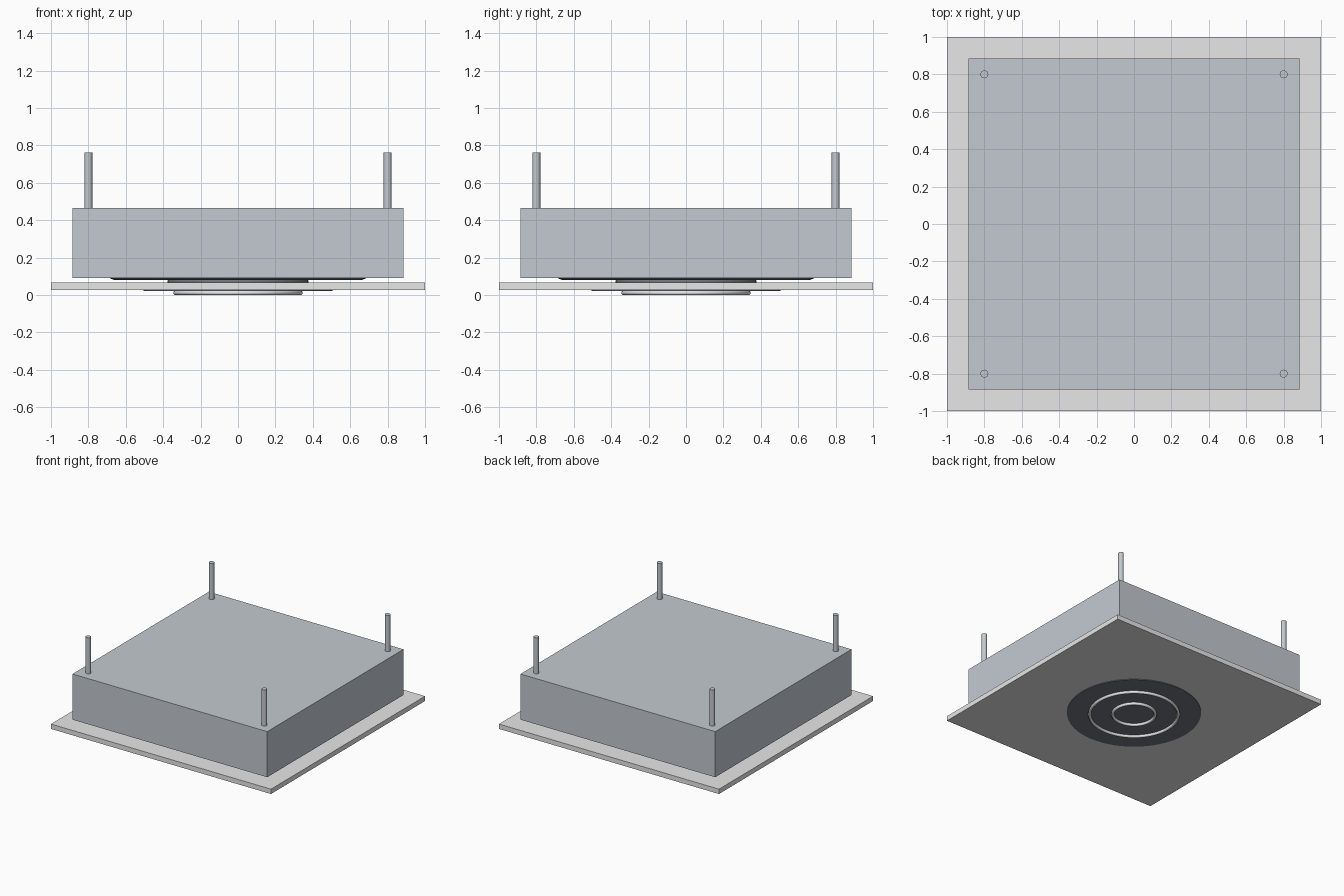
import bpy
import math

if "Cube" in bpy.data.objects:
    bpy.data.objects.remove(bpy.data.objects["Cube"])


def material(name, rgb):
    m = bpy.data.materials.new(name)
    m.diffuse_color = (*rgb, 1)
    m.use_nodes = True
    m.node_tree.nodes["Principled BSDF"].inputs["Base Color"].default_value = m.diffuse_color
    return m


PANEL = material("white panel", (0.80, 0.80, 0.80))
STEEL = material("galvanised steel", (0.55, 0.59, 0.64))
ROD = material("rod steel", (0.55, 0.59, 0.63))
DARK = material("dark grille", (0.16, 0.18, 0.21))
RING = material("ring grey", (0.80, 0.80, 0.80))


def finish(name, mat, smooth=False):
    ob = bpy.context.object
    ob.name = name
    ob.data.materials.append(mat)
    if smooth:
        bpy.ops.object.shade_smooth_by_angle(angle=math.radians(35))
    return ob


def box(name, half, z0, z1, mat):
    bpy.ops.mesh.primitive_cube_add(size=1, location=(0, 0, (z0 + z1) / 2))
    bpy.context.object.scale = (2 * half, 2 * half, z1 - z0)
    bpy.ops.object.transform_apply(location=False, rotation=False, scale=True)
    finish(name, mat)


def cone(name, r0, r1, z0, z1, mat, x=0, y=0, sides=64):
    bpy.ops.mesh.primitive_cone_add(vertices=sides, radius1=r0, radius2=r1,
                                    depth=z1 - z0, location=(x, y, (z0 + z1) / 2))
    finish(name, mat, True)


def ring(name, major, minor, z, mat):
    bpy.ops.mesh.primitive_torus_add(major_radius=major, minor_radius=minor,
                                     major_segments=64, minor_segments=12,
                                     location=(0, 0, z))
    finish(name, mat, True)


# Casing and square ceiling panel
box("casing", 0.885, 0.09, 0.465, STEEL)
box("ceiling_panel", 1.0, 0.027, 0.067, PANEL)

# Dark parts in the gap between panel and casing
cone("inlet_pan", 0.66, 0.69, 0.08, 0.092, DARK)
ring("inlet_ring", 0.365, 0.012, 0.072, DARK)

# Round grille with two raised rings
cone("grille_disc", 0.505, 0.505, 0.022, 0.03, DARK)
ring("outer_grille_ring", 0.334, 0.012, 0.012, RING)
ring("inner_grille_ring", 0.160, 0.012, 0.012, RING)

# Four hanging rods
for sx in (-1, 1):
    for sy in (-1, 1):
        cone("hanging_rod", 0.021, 0.021, 0.45, 0.762, ROD, 0.8 * sx, 0.8 * sy, 24)
